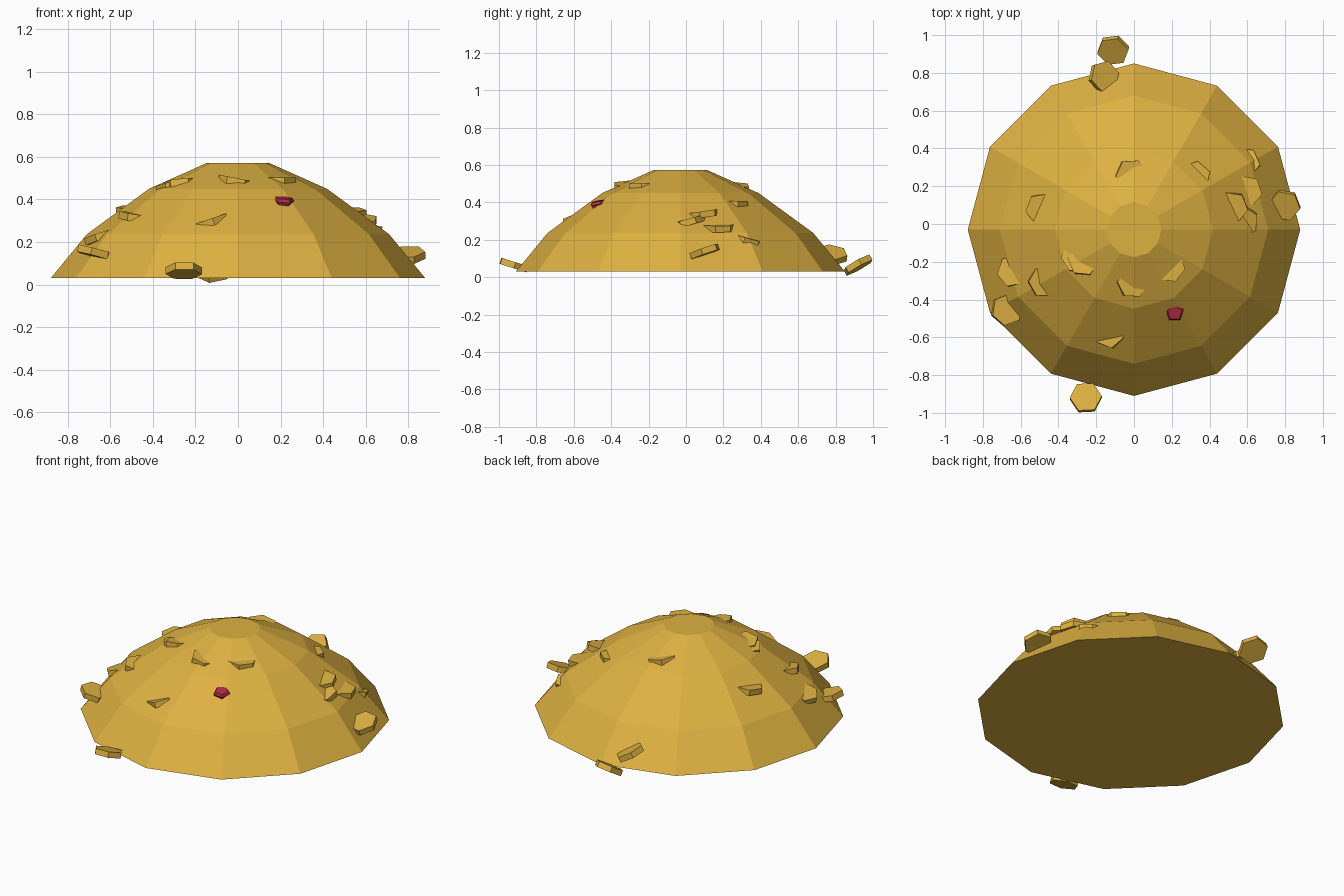
import bpy, bmesh, math
from mathutils import Vector, Matrix

if "Cube" in bpy.data.objects:
    bpy.data.objects.remove(bpy.data.objects["Cube"])


def material(name, color):
    m = bpy.data.materials.new(name)
    m.diffuse_color = (*color, 1)
    m.use_nodes = True
    m.node_tree.nodes["Principled BSDF"].inputs["Base Color"].default_value = m.diffuse_color
    return m


GOLD = material("gold", (0.73, 0.44, 0.053))
RED = material("ruby red", (0.45, 0.024, 0.06))


def lathe(name, profile, sides, mat, loc, normal=(0, 0, 1), spin=0.0):
    """Flat-faced solid from (radius, height) rings, capped at both ends."""
    bm = bmesh.new()
    rings = [[bm.verts.new((r * math.cos(2 * math.pi * i / sides),
                            r * math.sin(2 * math.pi * i / sides), z))
              for i in range(sides)] for r, z in profile]
    for a, b in zip(rings, rings[1:]):
        for i in range(sides):
            j = (i + 1) % sides
            bm.faces.new((a[i], a[j], b[j], b[i]))
    bm.faces.new(rings[0][::-1])
    bm.faces.new(rings[-1])
    turn = Vector((0, 0, 1)).rotation_difference(Vector(normal).normalized())
    bm.transform(Matrix.Translation(loc) @ turn.to_matrix().to_4x4()
                 @ Matrix.Rotation(math.radians(spin), 4, 'Z'))
    mesh = bpy.data.meshes.new(name)
    bm.to_mesh(mesh)
    bm.free()
    mesh.materials.append(mat)
    ob = bpy.data.objects.new(name, mesh)
    bpy.context.collection.objects.link(ob)
    return ob


# Twelve-sided heap
CENTRE_Y = -0.03
HEAP = [(0.88, 0.03), (0.71, 0.237), (0.418, 0.45), (0.145, 0.572)]
lathe("heap", HEAP, 12, GOLD, (0, CENTRE_Y, 0))

# Six-sided coins
COIN_R, COIN_H = 0.085, 0.017
COIN = [(COIN_R, -COIN_H), (COIN_R, COIN_H)]

# Loose coins around the foot: location, normal, spin
loose = [
    ((-0.255, -0.92, 0.065), (0.0, 0.30, 0.95), 3),
    ((-0.11, 0.92, 0.065), (-0.12, -0.48, 0.85), 10),
    ((-0.16, 0.78, 0.12), (0.45, 0.12, 0.87), 15),
    ((0.797, 0.10, 0.138), (-0.05, -0.33, 0.94), 50),
    ((-0.675, -0.455, 0.15), (0.25, 0.05, 0.96), 20),
    ((-0.64, -0.25, 0.225), (-0.30, 0.05, 0.95), 10),
]
for n, (loc, normal, spin) in enumerate(loose):
    lathe(f"loose_coin_{n + 1}", COIN, 6, GOLD, loc, normal, spin)


def heap_radius(z):
    for (r0, z0), (r1, z1) in zip(HEAP, HEAP[1:]):
        if z <= z1:
            return r0 + (r1 - r0) * (z - z0) / (z1 - z0)
    return HEAP[-1][0]


# Half-buried coins: edge x, y, height, how far it sticks out, normal
buried = [
    (-0.53, 0.09, 0.35, 0.035, (-0.05, -0.10, 1)),
    (-0.52, -0.33, 0.315, 0.035, (0.15, -0.05, 1)),
    (-0.36, -0.20, 0.46, 0.022, (-0.2, 0.1, 1)),
    (-0.31, -0.22, 0.47, 0.022, (-0.1, 0.15, 1)),
    (-0.01, -0.36, 0.483, 0.018, (0.2, 0, 1)),
    (0.22, -0.26, 0.485, 0.015, (0, 0, 1)),
    (-0.14, -0.63, 0.292, 0.012, (-0.35, 0, 1)),
    (-0.02, 0.32, 0.475, 0.012, (0.2, 0, 1)),
    (0.38, 0.30, 0.39, 0.012, (0, 0, 1)),
    (0.63, 0.35, 0.197, 0.028, (0.05, 0.3, 1)),
    (0.64, 0.19, 0.264, 0.045, (0.1, 0, 1)),
    (0.565, 0.10, 0.335, 0.045, (0.0, -0.15, 1)),
    (0.635, 0.02, 0.295, 0.035, (0.0, -0.28, 1)),
]
for n, (x, y, z, out, normal) in enumerate(buried):
    a = math.atan2(y - CENTRE_Y, x)
    r = heap_radius(z) * 0.98 + out - COIN_R * 0.9
    loc = (r * math.cos(a), CENTRE_Y + r * math.sin(a), z)
    lathe(f"buried_coin_{n + 1}", COIN, 6, GOLD, loc, normal,
          math.degrees(a) + 30 + (n % 3 - 1) * 8)

# Cut gem resting in the front slope
lathe("gem", [(0.022, -0.045), (0.05, 0.005), (0.04, 0.02)], 5, RED,
      (0.215, -0.467, 0.388), (0.08, -0.2, 1), 18)
